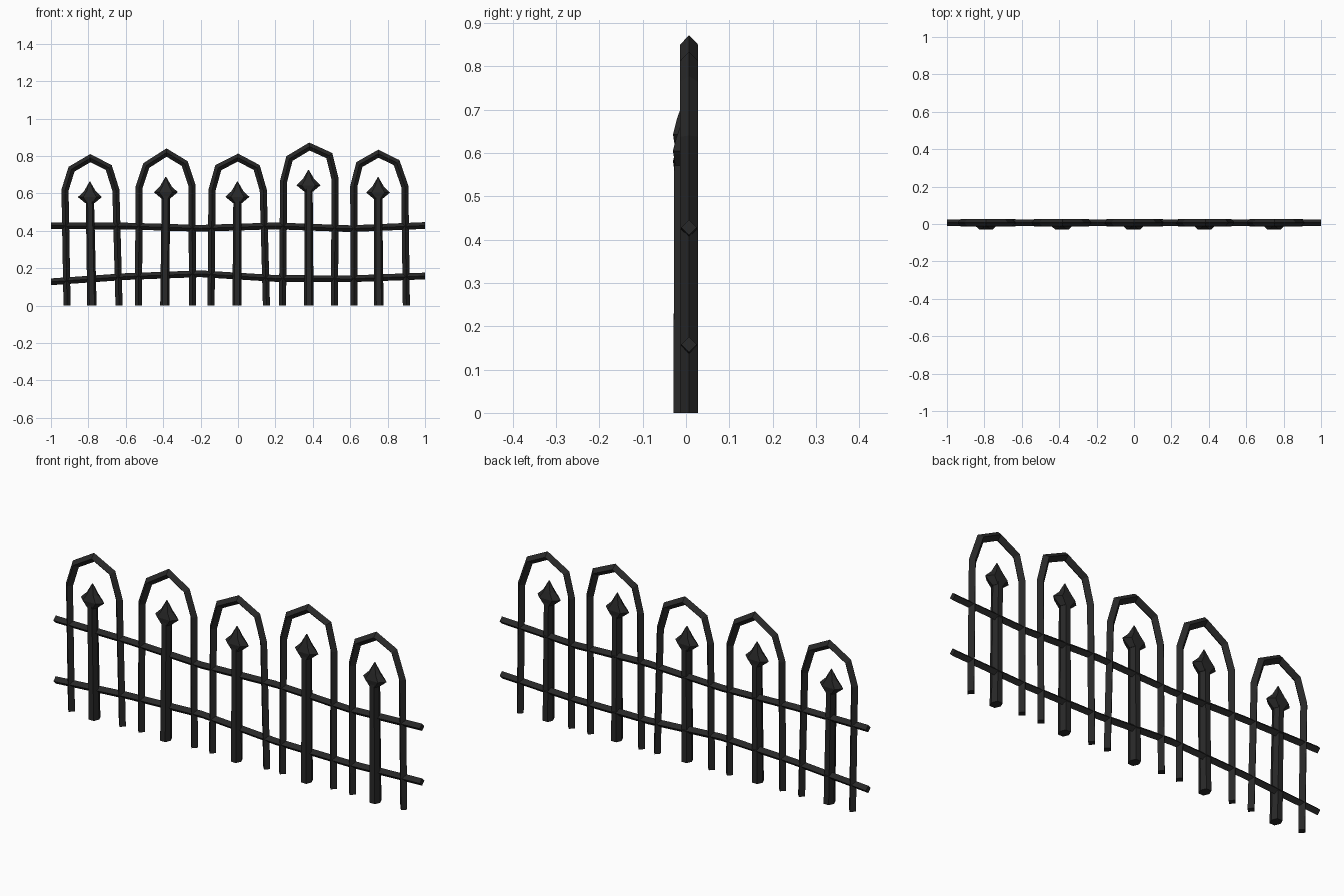
import bpy
from mathutils import Vector

if "Cube" in bpy.data.objects:
    bpy.data.objects.remove(bpy.data.objects["Cube"])

iron = bpy.data.materials.new("black_iron")
iron.diffuse_color = (0.021, 0.021, 0.021, 1)
iron.use_nodes = True
iron.node_tree.nodes["Principled BSDF"].inputs["Base Color"].default_value = iron.diffuse_color


def skin(name, rings):
    """Closed flat-shaded tube through rings of equal vertex count."""
    n = len(rings[0])
    verts = [v for ring in rings for v in ring]
    faces = [list(range(n)), list(range(len(verts) - n, len(verts)))]
    for i in range(len(rings) - 1):
        for j in range(n):
            k = (j + 1) % n
            faces.append((i * n + j, i * n + k, (i + 1) * n + k, (i + 1) * n + j))
    mesh = bpy.data.meshes.new(name)
    mesh.from_pydata(verts, [], faces)
    import bmesh
    bm = bmesh.new()
    bm.from_mesh(mesh)
    bmesh.ops.recalc_face_normals(bm, faces=bm.faces)
    bm.to_mesh(mesh)
    bm.free()
    mesh.materials.append(iron)
    obj = bpy.data.objects.new(name, mesh)
    bpy.context.collection.objects.link(obj)
    return obj


def diamond_bar(name, path, r, ry, y=0.007, flat_ends=None):
    """Mitred diamond section swept along a path in the x-z plane."""
    pts = [Vector((x, 0, z)) for x, z in path]
    rings = []
    for i, p in enumerate(pts):
        a = (p - pts[max(i - 1, 0)]).normalized()
        b = (pts[min(i + 1, len(pts) - 1)] - p).normalized()
        t = (a + b).normalized()
        side = Vector((-t.z, 0, t.x))
        if i in (0, len(pts) - 1) and flat_ends:
            side = Vector(flat_ends) * (1 if side.dot(Vector(flat_ends)) > 0 else -1)
        leg = b if i == 0 else a
        m = r / max(0.5, abs(t.dot(leg)))
        c = p + Vector((0, y, 0))
        d = Vector((0, ry, 0))
        rings.append([c + side * m, c + d, c - side * m, c - d])
    return skin(name, rings)


def hex_ring(x, z, hx, hy, y=-0.003, k=0.55):
    return [(x + u * hx, y + v * hy, z) for u, v in
            ((1, 0), (k, 1), (-k, 1), (-1, 0), (-k, -1), (k, -1))]


# Arches: outer outline points, feet as centre x
arches = [
    (-.914, (-.944, .62), (-.905, .745), (-.79, .810), (-.676, .754), (-.634, .62), -.636),
    (-.532, (-.548, .636), (-.505, .765), (-.382, .840), (-.270, .775), (-.227, .645), -.243),
    (-.144, (-.158, .62), (-.120, .754), (0, .813), (.115, .754), (.154, .62), .152),
    (.238, (.225, .668), (.260, .802), (.382, .872), (.503, .818), (.538, .68), .516),
    (.620, (.600, .64), (.634, .770), (.751, .834), (.863, .780), (.911, .64), .900),
]
for f0, h0, s0, top, s1, h1, f1 in arches:
    path = [(f0, 0), (h0[0] + .019, h0[1] - .003), (s0[0] + .015, s0[1] - .016),
            (top[0], top[1] - .022),
            (s1[0] - .015, s1[1] - .016), (h1[0] - .019, h1[1] - .003), (f1, 0)]
    diamond_bar("arch", path, .019, .021, flat_ends=(1, 0, 0))

# Pickets with spear heads: foot x, top x, tip z
for x0, x1, tip in ((-.781, -.792, .662), (-.391, -.386, .688), (-.005, -.003, .663),
                    (.379, .377, .725), (.753, .749, .686)):
    skin("picket", [hex_ring(x0, 0, .025, .026), hex_ring(x1, tip - .09, .022, .024)])
    skin("spear_head", [hex_ring(x1, tip - d, hx, hy) for d, hx, hy in
                        ((.115, .024, .022), (.082, .064, .027), (.05, .031, .019), (0, .002, .002))])

# Two wavy rails
xs = (-1, -.6, -.2, .2, .6, 1)
for name, zs in (("upper_rail", (.427, .425, .413, .426, .411, .428)),
                 ("lower_rail", (.127, .155, .170, .145, .143, .158))):
    diamond_bar(name, list(zip(xs, zs)), .018, .018, flat_ends=(0, 0, 1))
